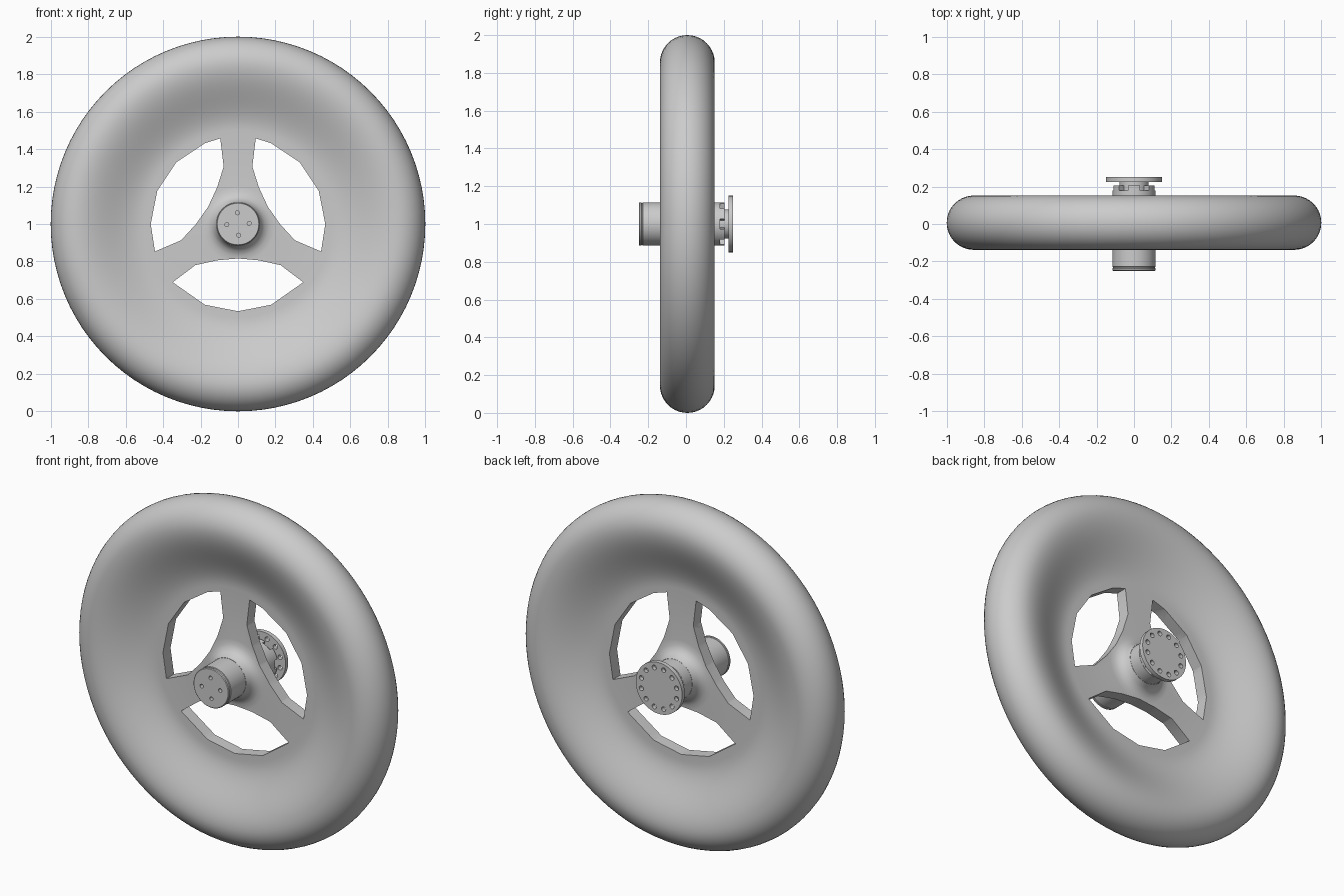
import bpy, bmesh
from math import sin, cos, pi, radians

if "Cube" in bpy.data.objects:
    bpy.data.objects.remove(bpy.data.objects["Cube"], do_unlink=True)

grey = bpy.data.materials.new("plain grey")
grey.use_nodes = True
grey.diffuse_color = (0.6, 0.6, 0.6, 1)
grey.node_tree.nodes["Principled BSDF"].inputs["Base Color"].default_value = (0.6, 0.6, 0.6, 1)

AXIS_Z = 1.0


def polar(r, a, y):
    return (r * cos(a), y, AXIS_Z + r * sin(a))


def finish(name, bm):
    bmesh.ops.remove_doubles(bm, verts=bm.verts, dist=1e-5)
    bmesh.ops.recalc_face_normals(bm, faces=bm.faces)
    mesh = bpy.data.meshes.new(name)
    bm.to_mesh(mesh)
    bm.free()
    mesh.materials.append(grey)
    obj = bpy.data.objects.new(name, mesh)
    bpy.context.collection.objects.link(obj)
    return obj


def lathe(name, profile, segments, closed=False):
    """Turn (radius, y) points around the axle."""
    bm = bmesh.new()
    rings = [[bm.verts.new(polar(r, 2 * pi * i / segments, y)) for i in range(segments)]
             for r, y in profile]
    pairs = list(zip(rings, rings[1:]))
    if closed:
        pairs.append((rings[-1], rings[0]))
    for a, b in pairs:
        for i in range(segments):
            j = (i + 1) % segments
            bm.faces.new((a[i], a[j], b[j], b[i]))
    return finish(name, bm)


def prism(bm, outline, y0, y1):
    """Extrude a polar outline along y."""
    a = [bm.verts.new(polar(r, t, y0)) for r, t in outline]
    b = [bm.verts.new(polar(r, t, y1)) for r, t in outline]
    bm.faces.new(a)
    bm.faces.new(b[::-1])
    for i in range(len(a)):
        j = (i + 1) % len(a)
        bm.faces.new((a[i], b[i], b[j], a[j]))


def hole_ring(name, count, ring, radius, y0, y1, turn=0):
    bm = bmesh.new()
    for k in range(count):
        t = 2 * pi * k / count + turn
        ends = []
        for y in (y0, y1):
            cx, _, cz = polar(ring, t, y)
            ends.append([bm.verts.new((cx + radius * cos(2 * pi * i / 12), y,
                                       cz + radius * sin(2 * pi * i / 12))) for i in range(12)])
        a, b = ends
        bm.faces.new(a)
        bm.faces.new(b[::-1])
        for i in range(12):
            j = (i + 1) % 12
            bm.faces.new((a[i], b[i], b[j], a[j]))
    return finish(name, bm)


def cut(obj, cutter):
    mod = obj.modifiers.new("cut", "BOOLEAN")
    mod.operation, mod.solver, mod.object = "DIFFERENCE", "EXACT", cutter
    bpy.context.view_layer.objects.active = obj
    bpy.ops.object.modifier_apply(modifier=mod.name)
    bpy.data.objects.remove(cutter, do_unlink=True)


def smooth(obj, angle=35):
    bpy.ops.object.select_all(action="DESELECT")
    obj.select_set(True)
    bpy.context.view_layer.objects.active = obj
    bpy.ops.object.shade_smooth_by_angle(angle=radians(angle))


# Wheel: hub flare, flat web, S-curve up to a rounded rim, mirrored front to back
MID, WEB, RIM = 0.007, 0.035, 0.145
half = [(0.06, 0.1), (0.116, 0.1), (0.125, 0.072), (0.143, 0.05), (0.17, 0.038), (0.2, WEB)]
steps = 14
for i in range(steps):
    s = i / steps
    half.append((0.5 + s * (1 - RIM - 0.5), WEB + (RIM - WEB) * s * s * (3 - 2 * s)))
half += [(1 - RIM + RIM * sin(t * pi / 20), RIM * cos(t * pi / 20)) for t in range(11)]
profile = [(r, MID - y) for r, y in half] + [(r, MID + y) for r, y in half[-2::-1]]
wheel = lathe("wheel", profile, 96, closed=True)

# Three windows between the spokes
bm = bmesh.new()
for centre in (30, 150, 270):
    outer = [a for a in (i * 22.5 for i in range(-4, 17)) if abs(a - centre) < 45]
    outline = [(0.467, centre - 48.3)] + [(0.466, a) for a in outer] + [(0.467, centre + 48.3)]
    outline += [(r, centre + a) for r, a in
                ((0.316, 46), (0.224, 30), (0.184, 0), (0.224, -30), (0.316, -46))]
    prism(bm, [(r, radians(a)) for r, a in outline], -0.3, 0.3)
cut(wheel, finish("window_cutter", bm))
smooth(wheel)

# Hub barrel with grooves at the front and a narrow neck at the back
hub = lathe("hub", [(0, -0.25), (0.111, -0.25), (0.115, -0.246), (0.115, -0.237), (0.111, -0.235),
                    (0.111, -0.23), (0.115, -0.228), (0.115, 0.18), (0.078, 0.18),
                    (0.078, 0.228), (0, 0.228)], 48)
cut(hub, hole_ring("hub_hole_cutter", 4, 0.06, 0.011, -0.27, -0.22, radians(3)))
smooth(hub)

# Raised teeth around the back of the hub
bm = bmesh.new()
for k in range(6):
    t = k * pi / 3 + pi / 6
    sweep = [t + radians(d) for d in (-16, -8, 0, 8, 16)]
    prism(bm, [(0.114, a) for a in sweep] + [(0.07, a) for a in sweep[::-1]], 0.175, 0.205)
smooth(finish("hub_teeth", bm))

# Mounting flange with a ring of bolt holes
flange = lathe("mounting_flange", [(0, 0.225), (0.15, 0.225), (0.15, 0.25), (0, 0.25)], 48)
cut(flange, hole_ring("bolt_hole_cutter", 12, 0.118, 0.014, 0.2, 0.27, pi / 12))
smooth(flange)
